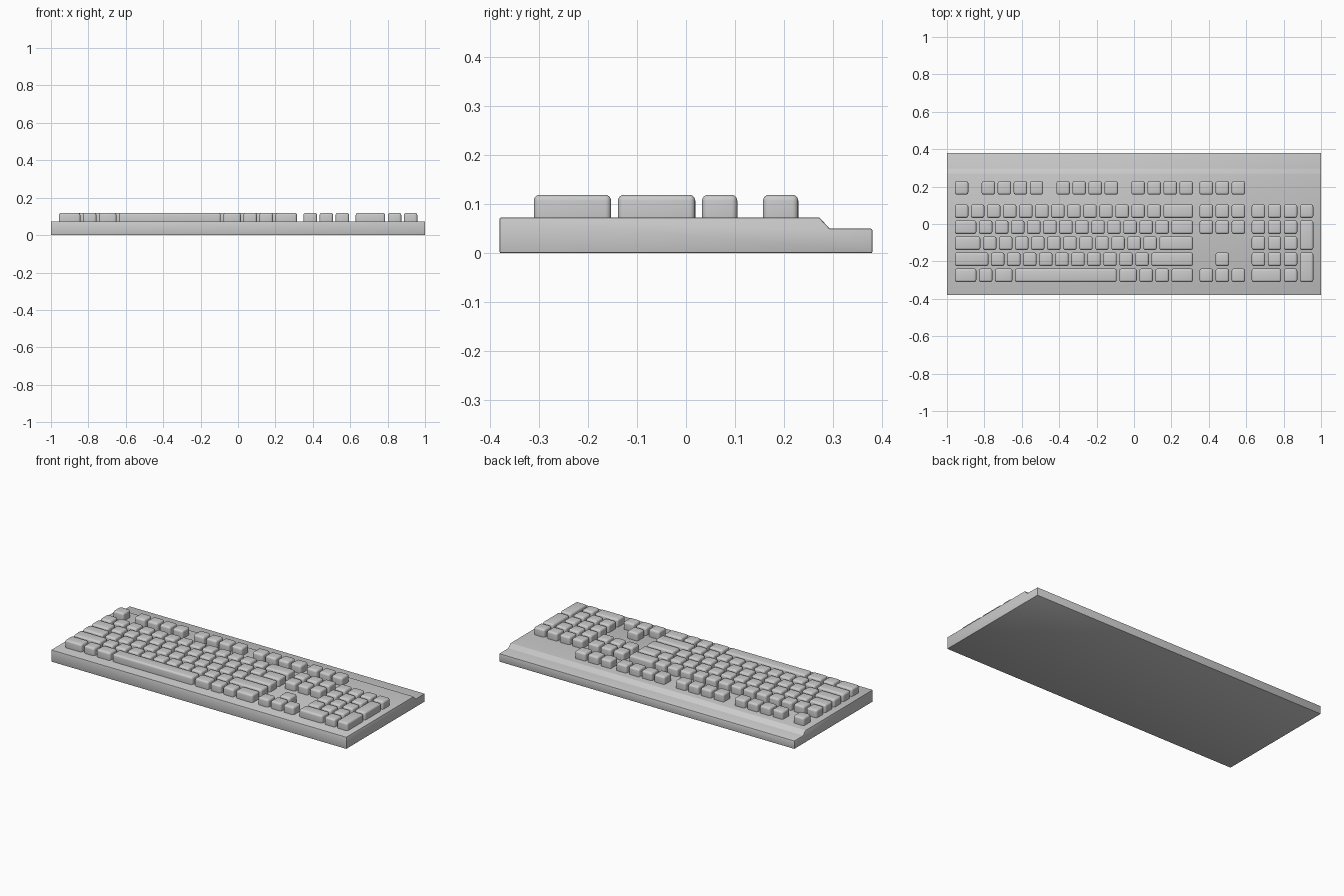
import bpy, bmesh
from mathutils import Matrix

if "Cube" in bpy.data.objects:
    bpy.data.objects.remove(bpy.data.objects["Cube"])

PITCH = 0.0858            # one key unit
GAP = 0.0138              # space between caps
LEFT, FRONT = -0.958, -0.3105
KEY_BOTTOM, KEY_TOP = 0.055, 0.119


def finish(name, bm, bevel, segments):
    bmesh.ops.bevel(bm, geom=bm.edges[:], offset=bevel, segments=segments,
                    profile=0.5, affect='EDGES', clamp_overlap=True)
    bmesh.ops.recalc_face_normals(bm, faces=bm.faces[:])
    mesh = bpy.data.meshes.new(name)
    bm.to_mesh(mesh)
    bm.free()
    obj = bpy.data.objects.new(name, mesh)
    bpy.context.collection.objects.link(obj)
    bpy.ops.object.select_all(action='DESELECT')
    obj.select_set(True)
    bpy.context.view_layer.objects.active = obj
    bpy.ops.object.shade_smooth_by_angle(angle=0.6)
    return obj


def key_block(name, keys):
    """keys: (column, front y, width in units, depth in units)"""
    bm = bmesh.new()
    for col, y, w, d in keys:
        sx, sy = w * PITCH - GAP, d * PITCH - GAP
        x = LEFT + col * PITCH
        m = (Matrix.Translation((x + sx / 2, y + sy / 2, (KEY_BOTTOM + KEY_TOP) / 2))
             @ Matrix.Diagonal((sx, sy, KEY_TOP - KEY_BOTTOM, 1)))
        bmesh.ops.create_cube(bm, size=1, matrix=m)
    return finish(name, bm, 0.012, 4)


def row_y(row):
    return FRONT + row * PITCH


def run(col, y, widths):
    out = []
    for w in widths:
        out.append((col, y, w, 1))
        col += w
    return out


# Case: side profile extruded along x, with a lowered shelf at the back
profile = [(-0.38, 0), (0.38, 0), (0.38, 0.05), (0.293, 0.05), (0.272, 0.073), (-0.38, 0.073)]
bm = bmesh.new()
face = bm.faces.new([bm.verts.new((-1, y, z)) for y, z in profile])
ext = bmesh.ops.extrude_face_region(bm, geom=[face])
bmesh.ops.translate(bm, vec=(2, 0, 0),
                    verts=[g for g in ext['geom'] if isinstance(g, bmesh.types.BMVert)])
finish("case", bm, 0.003, 2)

# Main typing block, front row first
main_rows = [
    [1.5, 1, 1.25, 6.5, 1.25, 1, 1, 1.5],
    [2.25] + [1] * 10 + [2.75],
    [1.75] + [1] * 11 + [2.25],
    [1.5] + [1] * 12 + [1.5],
    [1] * 13 + [2],
]
key_block("main_keys", [k for r, ws in enumerate(main_rows) for k in run(0, row_y(r), ws)])

# Function row
FUNC_Y = 0.157
func = run(0, FUNC_Y, [1])
for start in (1.67, 5.67 + 0.67 - 0.01, 11):
    func += run(start, FUNC_Y, [1] * 4)
func += run(15.25, FUNC_Y, [1] * 3)
key_block("function_keys", func)

# Navigation cluster and arrows
nav = [k for r in (0, 3, 4) for k in run(15.25, row_y(r), [1] * 3)]
nav += run(16.25, row_y(1), [1])
key_block("navigation_keys", nav)

# Number pad with two tall keys and a wide one
pad = run(18.5, row_y(0), [2, 1])
for r in (1, 2, 3):
    pad += run(18.5, row_y(r), [1] * 3)
pad += run(18.5, row_y(4), [1] * 4)
pad += [(21.5, row_y(r), 1, 2) for r in (0, 2)]
key_block("number_pad_keys", pad)
